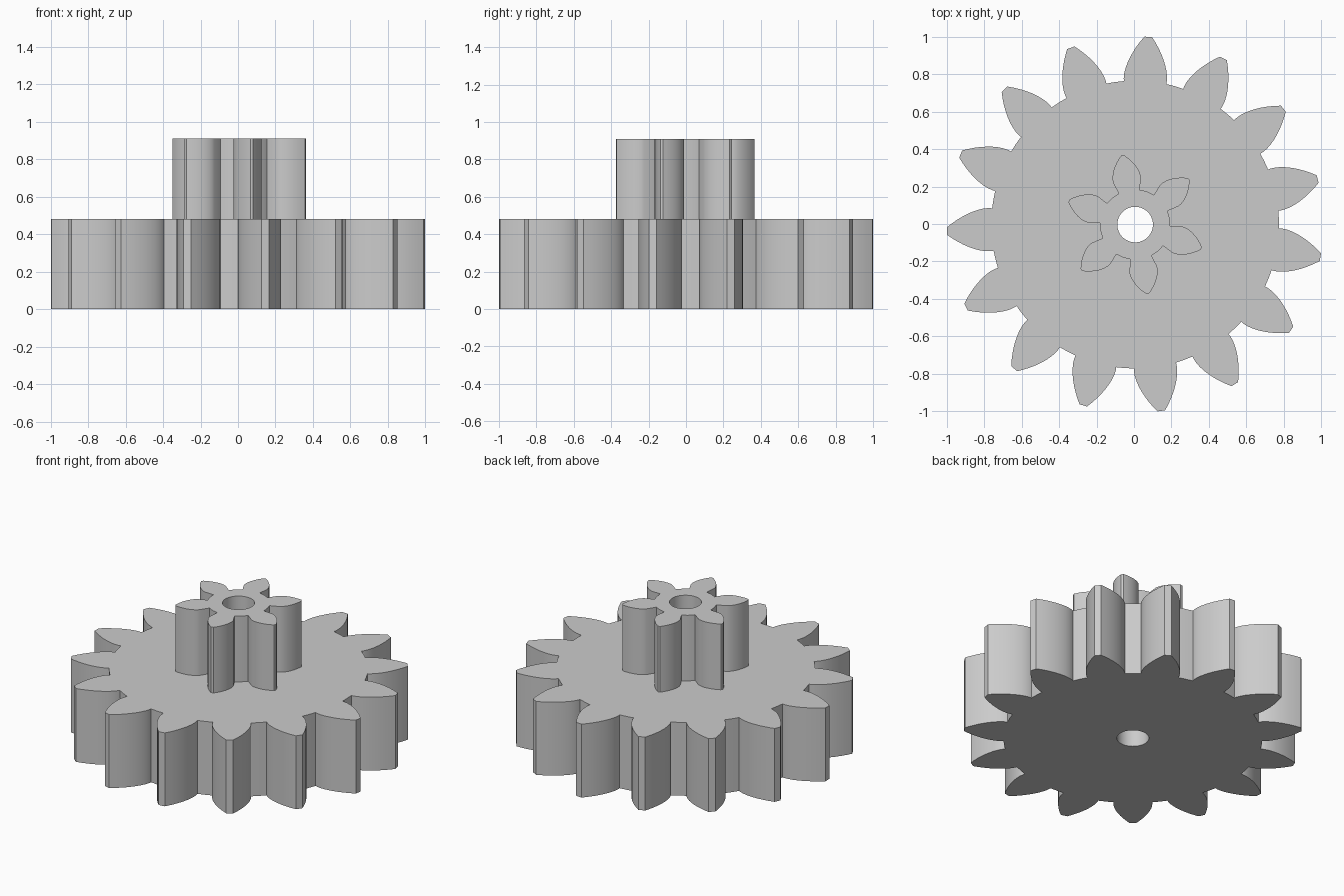
import bpy, bmesh, math

if "Cube" in bpy.data.objects:
    bpy.data.objects.remove(bpy.data.objects["Cube"])

CENTRE = (0.006, -0.003)   # shaft axis
BORE = 0.095               # shaft hole radius
PRESSURE = math.radians(28)

grey = bpy.data.materials.new("grey plastic")
grey.diffuse_color = (0.6, 0.6, 0.6, 1)
grey.use_nodes = True
grey.node_tree.nodes["Principled BSDF"].inputs["Base Color"].default_value = grey.diffuse_color


def polar(r, a):
    return (CENTRE[0] + r * math.cos(a), CENTRE[1] + r * math.sin(a))


def gear_profile(teeth, tip, phase, steps=8):
    """Involute gear outline, one tooth centred on the phase angle."""
    module = tip / (teeth / 2 + 1)
    pitch = module * teeth / 2
    root = pitch - module
    base = pitch * math.cos(PRESSURE)
    base_half = math.pi / (2 * teeth) + math.tan(PRESSURE) - PRESSURE
    flank = []
    for i in range(steps + 1):
        r = base + (tip - base) * i / steps
        phi = math.acos(min(1, base / r))
        flank.append((r, base_half - (math.tan(phi) - phi)))
    points = []
    for k in range(teeth):
        a = math.radians(phase) + k * 2 * math.pi / teeth
        points.append(polar(root, a - math.pi / teeth))   # middle of valley
        points.append(polar(root, a - base_half))
        points += [polar(r, a - h) for r, h in flank]
        points += [polar(r, a + h) for r, h in reversed(flank)]
        points.append(polar(root, a + base_half))
    return points


def gear(name, teeth, tip, phase, bottom, top):
    bm = bmesh.new()
    bore = [polar(BORE, i * math.tau / 48) for i in range(48)]
    for loop in (gear_profile(teeth, tip, phase), bore):
        verts = [bm.verts.new((x, y, bottom)) for x, y in loop]
        for i, v in enumerate(verts):
            bm.edges.new((verts[i - 1], v))
    bmesh.ops.triangle_fill(bm, edges=bm.edges[:], use_beauty=True,
                            normal=(0, 0, 1))
    # raise the filled outline into a solid
    ext = bmesh.ops.extrude_face_region(bm, geom=bm.faces[:],
                                        use_keep_orig=True)
    raised = [g for g in ext["geom"] if isinstance(g, bmesh.types.BMVert)]
    bmesh.ops.translate(bm, verts=raised, vec=(0, 0, top - bottom))
    bmesh.ops.recalc_face_normals(bm, faces=bm.faces[:])
    mesh = bpy.data.meshes.new(name)
    bm.to_mesh(mesh)
    bm.free()
    mesh.materials.append(grey)
    obj = bpy.data.objects.new(name, mesh)
    bpy.context.collection.objects.link(obj)
    bpy.ops.object.select_all(action='DESELECT')
    obj.select_set(True)
    bpy.context.view_layer.objects.active = obj
    bpy.ops.object.shade_smooth_by_angle(angle=math.radians(30))
    return obj


# wide lower wheel and small upper pinion on the same bore
gear("large_gear", 15, 1.004, 86, 0.0, 0.48)
gear("small_pinion", 6, 0.375, 100.3, 0.48, 0.91)
